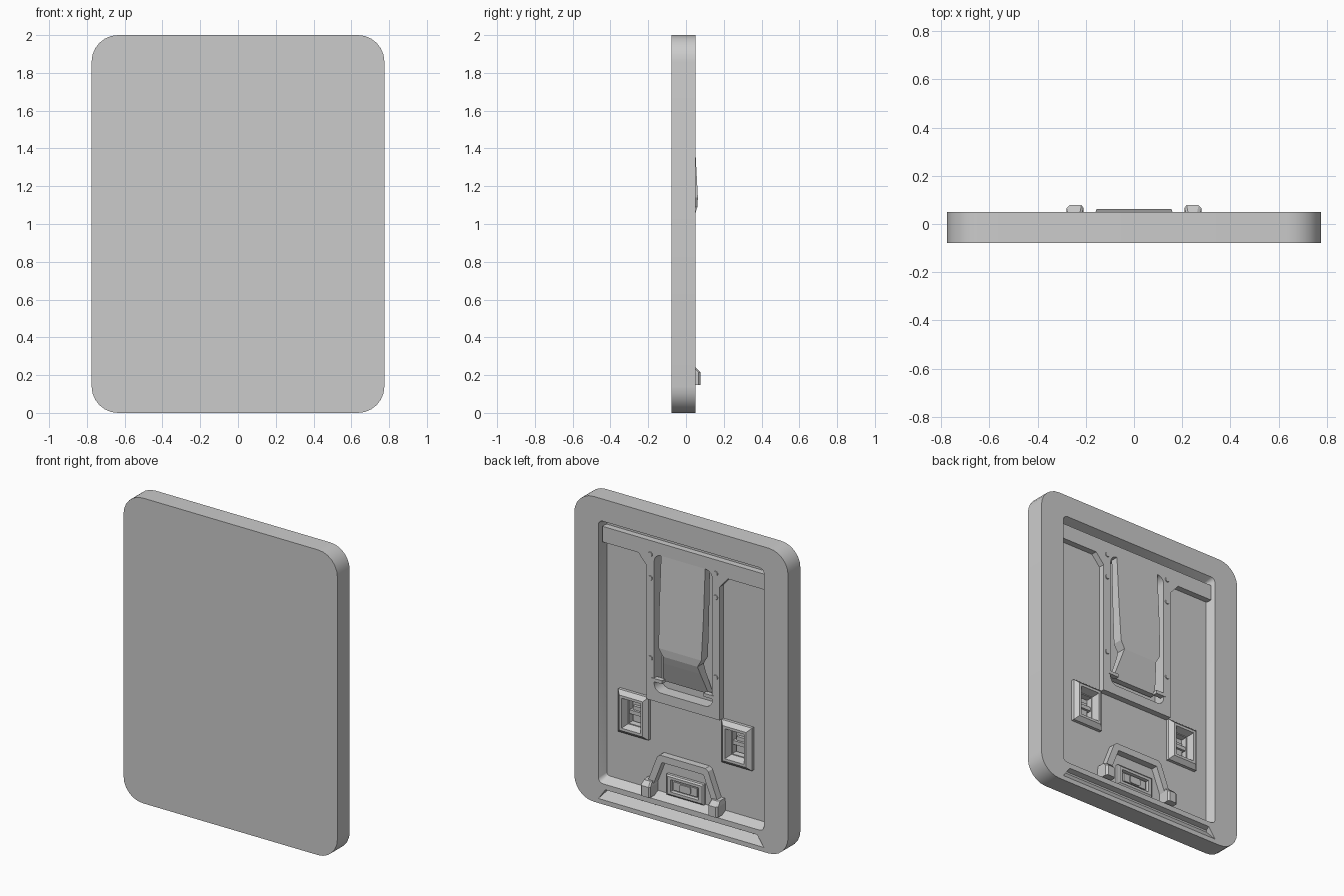
import bpy, bmesh, math

if "Cube" in bpy.data.objects:
    bpy.data.objects.remove(bpy.data.objects["Cube"])

FRONT, BACK, FLOOR = -0.078, 0.05, -0.01


def rect(x0, x1, z0, z1, r=0.0, n=5):
    """Outline in x,z with optional rounded corners."""
    if r == 0:
        return [(x0, z0), (x1, z0), (x1, z1), (x0, z1)]
    pts = []
    for cx, cz, a in ((x1 - r, z0 + r, -90), (x1 - r, z1 - r, 0),
                      (x0 + r, z1 - r, 90), (x0 + r, z0 + r, 180)):
        for i in range(n + 1):
            t = math.radians(a + 90 * i / n)
            pts.append((cx + r * math.cos(t), cz + r * math.sin(t)))
    return pts


def circle(x, z, r, n=10):
    return [(x + r * math.cos(2 * math.pi * i / n), z + r * math.sin(2 * math.pi * i / n))
            for i in range(n)]


def loft(name, rings):
    """Skin a list of matching 3D rings and cap both ends."""
    bm = bmesh.new()
    vs = [[bm.verts.new(p) for p in ring] for ring in rings]
    n = len(vs[0])
    for a, b in zip(vs, vs[1:]):
        for i in range(n):
            j = (i + 1) % n
            bm.faces.new((a[i], a[j], b[j], b[i]))
    bm.faces.new(vs[0])
    bm.faces.new(vs[-1])
    bmesh.ops.recalc_face_normals(bm, faces=bm.faces)
    me = bpy.data.meshes.new(name)
    bm.to_mesh(me)
    bm.free()
    ob = bpy.data.objects.new(name, me)
    bpy.context.collection.objects.link(ob)
    return ob


def stack(name, *layers):
    """Loft x,z outlines given as (outline, y)."""
    return loft(name, [[(x, y, z) for x, z in pts] for pts, y in layers])


def cut(target, cutter):
    cutter.hide_render = True
    m = target.modifiers.new("cut", 'BOOLEAN')
    m.operation, m.solver, m.object = 'DIFFERENCE', 'EXACT', cutter
    bpy.context.view_layer.objects.active = target
    bpy.ops.object.modifier_apply(modifier=m.name)
    bpy.data.objects.remove(cutter)


def smooth(ob):
    bpy.ops.object.select_all(action='DESELECT')
    ob.select_set(True)
    bpy.context.view_layer.objects.active = ob
    bpy.ops.object.shade_smooth_by_angle(angle=math.radians(30))


# Main slab with the large rear recess, stand well and finger groove
outline = rect(-0.775, 0.775, 0, 2, 0.14, 6)
body = stack("body", (outline, FRONT), (outline, BACK))
cut(body, stack("recess_cutter", (rect(-.58, .58, .165, 1.835, .02, 3), FLOOR),
                (rect(-.6, .6, .135, 1.855, .03, 3), BACK),
                (rect(-.6, .6, .135, 1.855, .03, 3), 0.1)))
well = rect(-.21, .21, .83, 1.73, .05)
cut(body, stack("well_cutter", (well, -0.05), (well, 0.0)))
cut(body, stack("groove_cutter", (rect(-.56, .56, .08, .092), 0.015),
                ([(-.6, .03), (.6, .03), (.55, .1), (-.55, .1)], BACK),
                ([(-.6, .03), (.6, .03), (.55, .1), (-.55, .1)], 0.1)))

# T-shaped mounting plate
tee = [(-.265, .765), (.265, .765), (.265, 1.64), (.325, 1.708), (.585, 1.708),
       (.585, 1.81), (-.585, 1.81), (-.585, 1.708), (-.325, 1.708), (-.265, 1.64)]
plate = stack("mounting_plate", (tee, FLOOR - .005), (tee, 0.03))
cut(plate, stack("slot_cutter", (well, -0.06), (well, 0.1)))
smooth(body)
smooth(plate)

# Fold-out stand lying in the well: (z, half width, inner y, outer y)
sections = [(1.73, .16, -.02, .03), (1.4, .16, -.01, .049), (1.14, .155, -.005, .063),
            (1.09, .125, -.005, .06), (1.04, .135, -.01, .045), (.9, .165, -.04, .0)]
loft("stand", [[(-w, a, z), (w, a, z), (w, b, z), (-w, b, z)] for z, w, a, b in sections])

for s, side in ((1, "left"), (-1, "right")):
    # Hinge pin at the foot of the stand
    p = rect(min(s * .15, s * .225), max(s * .15, s * .225), .893, .915)
    stack("hinge_pin_" + side, (p, 0.0), (p, 0.034))

    # Screws along the plate
    for i, z in enumerate((1.72, 1.565, 1.04)):
        stack(f"screw_{side}_{i}", (circle(s * .237, z, .017), .025),
              (circle(s * .237, z, .015), .036))

    # Bevelled socket with a funnel opening
    def frame(m):
        return rect(s * .375 - .11 + m, s * .375 + .11 - m, .485 + m, .765 - m)
    socket = stack("socket_" + side, (frame(0), FLOOR - .005), (frame(0), .01), (frame(.025), .035))
    cut(socket, stack("funnel_cutter", (frame(.065), -.03), (frame(.04), .04)))
    cut(body, stack("pit_cutter", (frame(.065), -.05), (frame(.0625), .01)))
    c = rect(s * .375 - .045, s * .375 + .045, .61, .635)
    stack("socket_catch_" + side, (c, -.052), (c, -.015))
    c = rect(s * .375 - .03, s * .375 + .03, .56, .66)
    stack("socket_pad_" + side, (c, -.052), (c, -.03))

    # Feet of the cable arch
    def foot(z, top, m=0):
        a, b = s * (.21 + m), s * (.28 - m)
        return [(a, FLOOR - .005, z), (b, FLOOR - .005, z), (b, top - .012, z),
                (b - s * .012, top, z), (a + s * .008, top, z), (a, top - .01, z)]
    loft("arch_foot_" + side, [foot(.147, .078), (foot(.215, .078)), foot(.243, .05, .006)])

# Cable arch around the port
arch = [(.27, .19), (.185, .41), (.165, .425), (-.165, .425), (-.185, .41), (-.27, .19),
        (-.225, .19), (-.15, .38), (.15, .38), (.225, .19)]
stack("cable_arch", (arch, FLOOR - .005), (arch, .035))

# Connector port
port = stack("port_frame", (rect(-.135, .135, .165, .3), FLOOR - .005),
             (rect(-.135, .135, .165, .3), .008), (rect(-.125, .125, .175, .29), .015))
cut(port, stack("port_cutter", (rect(-.1, .1, .195, .27), -.005), (rect(-.105, .105, .19, .275), .03)))
stack("port_connector", (rect(-.085, .085, .205, .26), -.012), (rect(-.085, .085, .205, .26), .006))
stack("port_plug", (rect(-.04, .04, .208, .257, .012, 3), 0), (rect(-.04, .04, .208, .257, .012, 3), .013))
